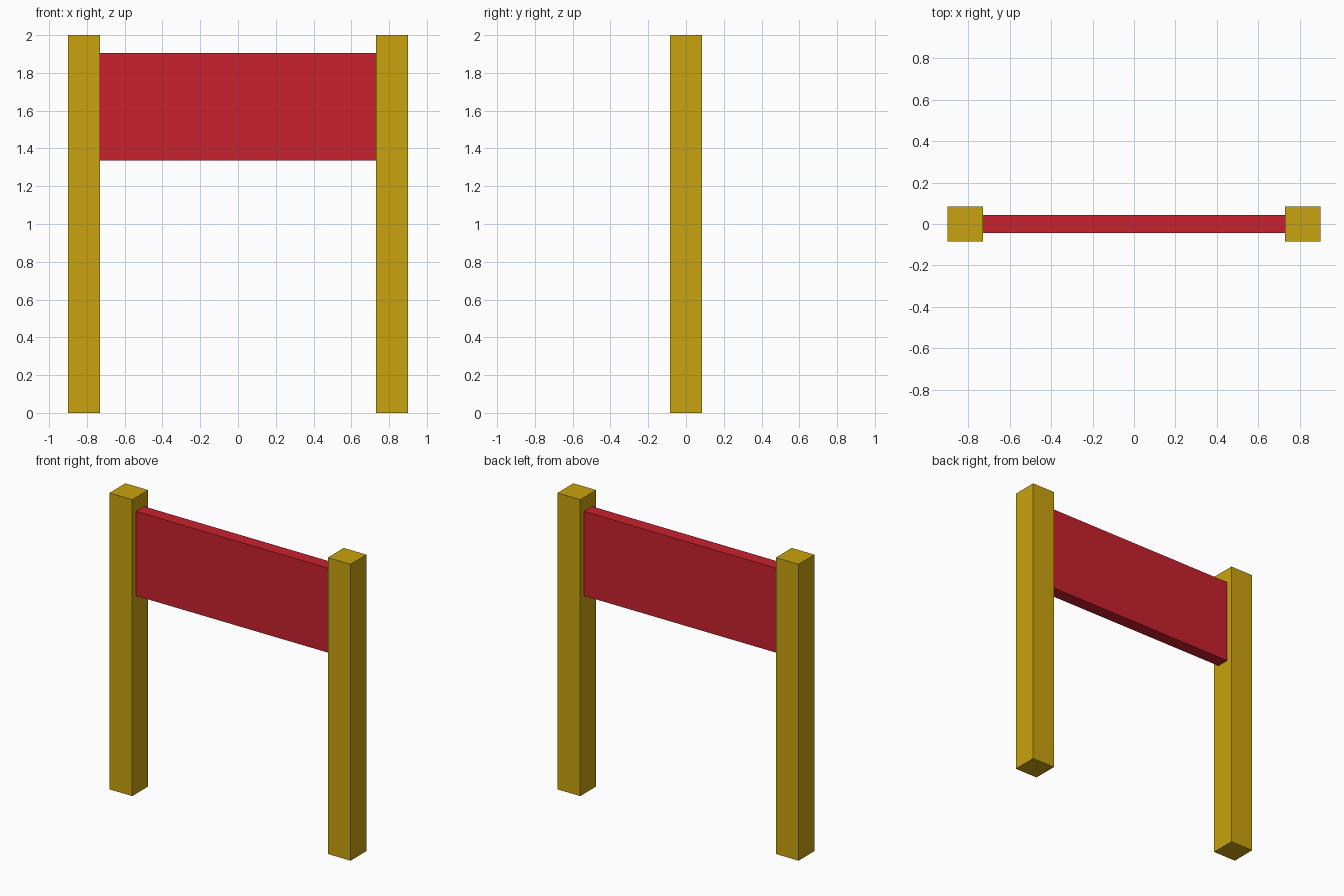
import bpy

if "Cube" in bpy.data.objects:
    bpy.data.objects.remove(bpy.data.objects["Cube"])


def material(name, rgb):
    m = bpy.data.materials.new(name)
    m.diffuse_color = (*rgb, 1.0)
    m.use_nodes = True
    m.node_tree.nodes["Principled BSDF"].inputs["Base Color"].default_value = m.diffuse_color
    return m


def box(name, centre, size, mat):
    bpy.ops.mesh.primitive_cube_add(size=1, location=centre)
    ob = bpy.context.object
    ob.name = name
    ob.scale = size
    bpy.ops.object.transform_apply(location=False, rotation=False, scale=True)
    ob.data.materials.append(mat)
    return ob


gold = material("golden yellow", (0.584, 0.361, 0.0044))
red = material("signal red", (0.578, 0.0152, 0.0262))

POST = 0.17      # post width and depth
POST_X = 0.815   # post centre distance from the middle
HEIGHT = 2.0

# Two square posts
for side, sx in (("left", -1), ("right", 1)):
    box(side + "_post", (sx * POST_X, 0, HEIGHT / 2), (POST, POST, HEIGHT), gold)

# Board spanning between the inner faces of the posts
z0, z1 = 1.335, 1.905
box("sign_board", (0, 0, (z0 + z1) / 2), (2 * POST_X - POST, 0.086, z1 - z0), red)
